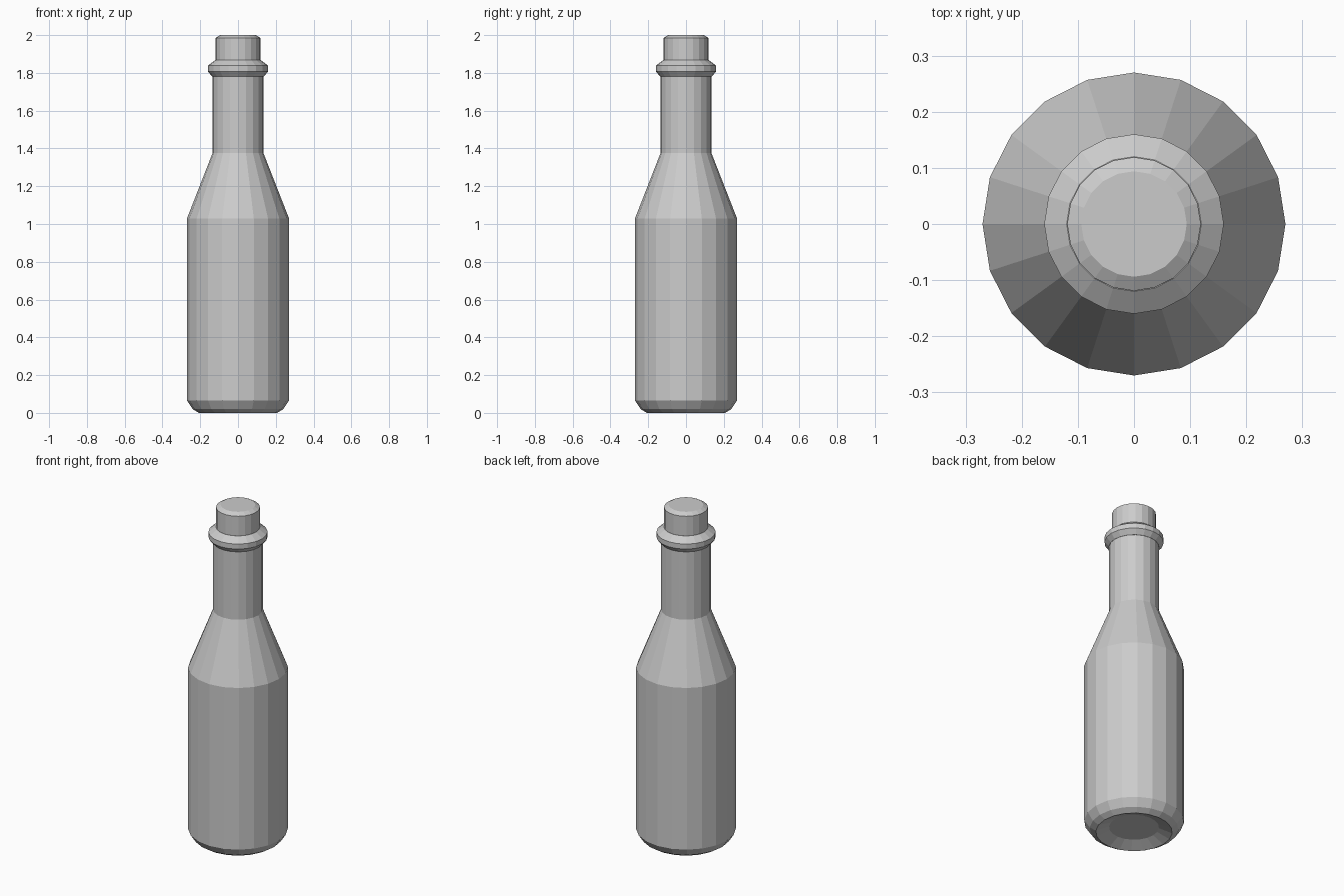
import bpy
import bmesh
from math import cos, sin, tau

SIDES = 20

cube = bpy.data.objects.get("Cube")
if cube:
    bpy.data.objects.remove(cube, do_unlink=True)

grey = bpy.data.materials.new("plain grey")
grey.use_nodes = True
colour = (0.6, 0.6, 0.6, 1)
grey.diffuse_color = colour
grey.node_tree.nodes["Principled BSDF"].inputs["Base Color"].default_value = colour


def lathe(name, profile, closed_loop=False):
    """Spin (radius, height) points, bottom to top, into a faceted solid."""
    bm = bmesh.new()
    rings = [[bm.verts.new((r * cos(tau * i / SIDES), r * sin(tau * i / SIDES), z))
              for i in range(SIDES)] for r, z in profile]
    pairs = list(zip(rings, rings[1:]))
    if closed_loop:
        pairs.append((rings[-1], rings[0]))
    else:
        bm.faces.new(rings[0][::-1])
        bm.faces.new(rings[-1])
    for low, high in pairs:
        for i in range(SIDES):
            j = (i + 1) % SIDES
            bm.faces.new((low[i], low[j], high[j], high[i]))
    bmesh.ops.recalc_face_normals(bm, faces=bm.faces)
    mesh = bpy.data.meshes.new(name)
    bm.to_mesh(mesh)
    bm.free()
    mesh.materials.append(grey)
    obj = bpy.data.objects.new(name, mesh)
    bpy.context.collection.objects.link(obj)
    return obj


# Body with a recessed base, sloped shoulder and straight neck
lathe("bottle", [(0.135, 0.03), (0.207, 0.0), (0.24, 0.02), (0.27, 0.065),
                 (0.27, 1.03), (0.135, 1.375), (0.135, 1.85)])

# Flared collar around the neck
lathe("neck_collar", [(0.11, 1.78), (0.136, 1.78), (0.16, 1.808),
                      (0.16, 1.838), (0.12, 1.868), (0.11, 1.868)], closed_loop=True)

# Stopper with a bevelled top
lathe("stopper", [(0.119, 1.84), (0.119, 1.985), (0.094, 2.0)])
